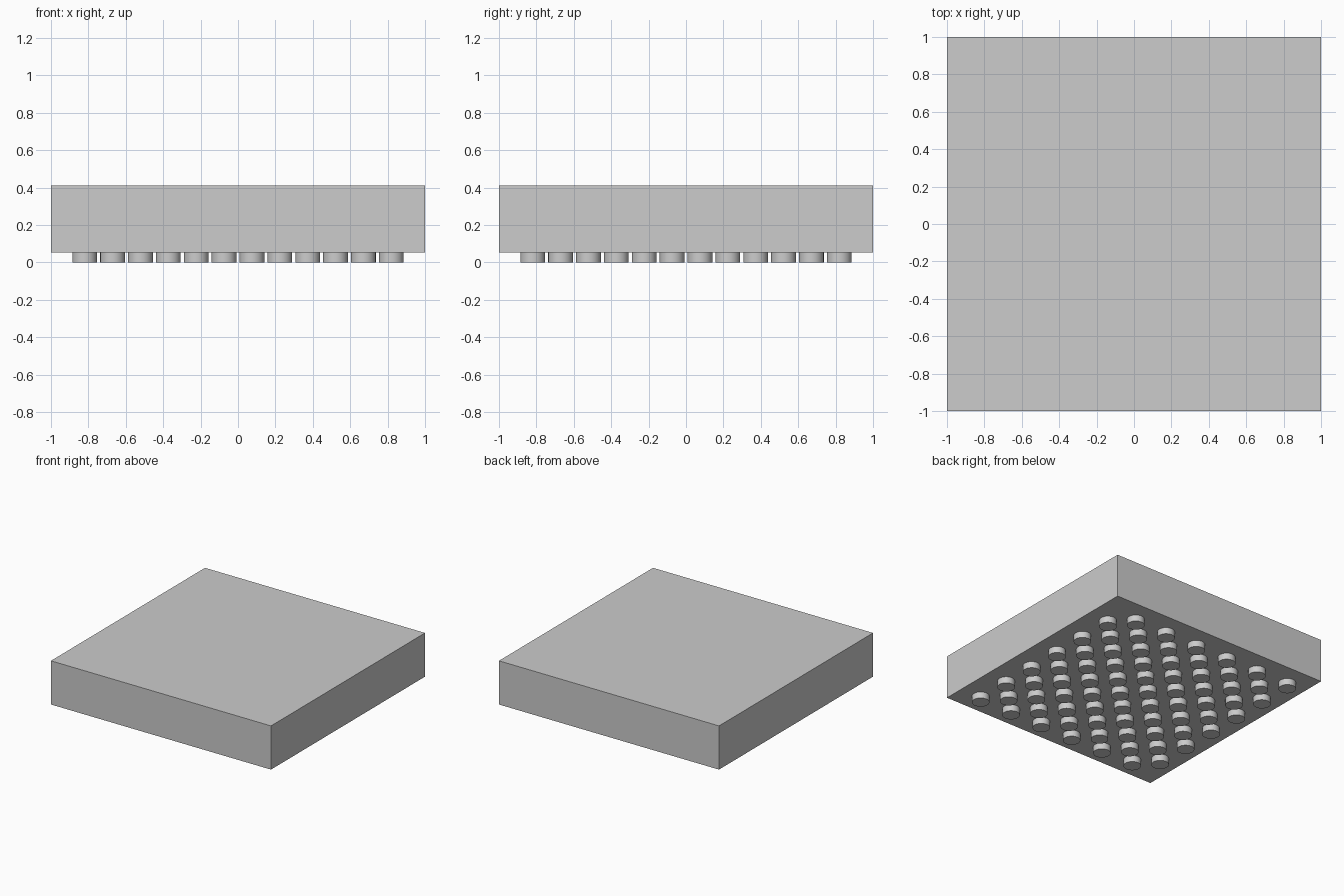
import bpy
import math

COUNT = 12            # grid positions per side
PITCH = 0.149
PEG_RADIUS = 0.066
BASE_Z, TOP_Z = 0.053, 0.412

cube = bpy.data.objects.get("Cube")
if cube:
    bpy.data.objects.remove(cube, do_unlink=True)

# Single grey material
grey = bpy.data.materials.new("plain_grey")
grey.use_nodes = True
colour = (0.604, 0.604, 0.604, 1)
grey.diffuse_color = colour
grey.node_tree.nodes["Principled BSDF"].inputs["Base Color"].default_value = colour

# Square slab
bpy.ops.mesh.primitive_cube_add(size=2, location=(0, 0, (BASE_Z + TOP_Z) / 2))
slab = bpy.context.object
slab.name = "slab"
slab.scale.z = (TOP_Z - BASE_Z) / 2
slab.data.materials.append(grey)

# One round peg, shared by every foot
bpy.ops.mesh.primitive_cylinder_add(vertices=32, radius=PEG_RADIUS, depth=BASE_Z)
master = bpy.context.object
master.data.materials.append(grey)
bpy.ops.object.shade_smooth_by_angle(angle=math.radians(40))
peg_mesh = master.data
peg_mesh.name = "peg"
bpy.data.objects.remove(master)

# Checkerboard of pegs under the slab
middle = (COUNT - 1) / 2
for col in range(COUNT):
    for row in range(COUNT):
        if (col + row) % 2 == 1:
            peg = bpy.data.objects.new(f"peg_{col}_{row}", peg_mesh)
            peg.location = ((col - middle) * PITCH, (row - middle) * PITCH, BASE_Z / 2)
            bpy.context.collection.objects.link(peg)
